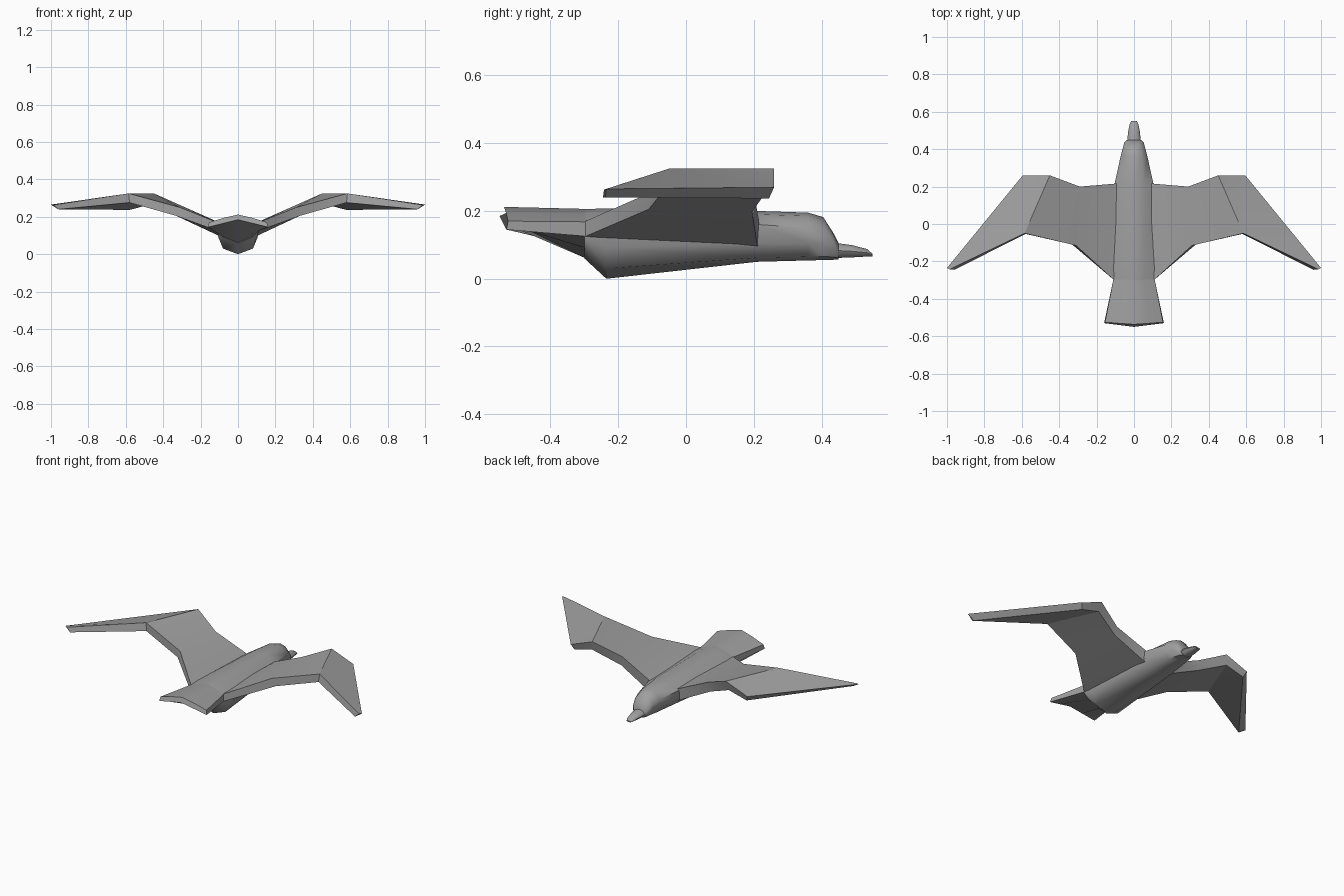
import bpy, bmesh, math

if "Cube" in bpy.data.objects:
    bpy.data.objects.remove(bpy.data.objects["Cube"])

grey = bpy.data.materials.new("feather grey")
grey.diffuse_color = (0.35, 0.35, 0.35, 1)
grey.use_nodes = True
grey.node_tree.nodes["Principled BSDF"].inputs["Base Color"].default_value = grey.diffuse_color


def loft(name, rings, mirror=False, angle=35):
    """Skin closed rings of points in order and cap both ends."""
    bm = bmesh.new()
    loops = [[bm.verts.new(p) for p in ring] for ring in rings]
    n = len(loops[0])
    for a, b in zip(loops, loops[1:]):
        for i in range(n):
            j = (i + 1) % n
            bm.faces.new((a[i], a[j], b[j], b[i]))
    bm.faces.new(loops[0])
    bm.faces.new(loops[-1])
    bmesh.ops.remove_doubles(bm, verts=bm.verts, dist=0.0005)
    bmesh.ops.recalc_face_normals(bm, faces=bm.faces)
    mesh = bpy.data.meshes.new(name)
    bm.to_mesh(mesh)
    bm.free()
    mesh.materials.append(grey)
    obj = bpy.data.objects.new(name, mesh)
    bpy.context.collection.objects.link(obj)
    bpy.ops.object.select_all(action='DESELECT')
    bpy.context.view_layer.objects.active = obj
    obj.select_set(True)
    bpy.ops.object.shade_smooth_by_angle(angle=math.radians(angle))
    if mirror:
        obj.modifiers.new("mirror", 'MIRROR')
    return obj


def section(y, half):
    """Symmetric ring from (x, z) points running top centre to bottom centre."""
    right = [(x, y, z) for x, z in half]
    left = [(-x, y, z) for x, z in half[-2:0:-1]]
    return right + left


# Body, deep at the rear and rounded at the head
tail_root = [(0, .206), (.055, .19), (.11, .168), (.11, .125), (.075, .09), (0, .06)]
loft("body", [
    section(-.30, tail_root),
    section(-.235, [(0, .207), (.055, .195), (.11, .17), (.105, .09), (.08, .03), (0, 0)]),
    section(.21, [(0, .2), (.055, .19), (.105, .16), (.105, .105), (.065, .062), (0, .05)]),
    section(.36, [(0, .195), (.042, .185), (.072, .15), (.072, .105), (.05, .065), (0, .054)]),
    section(.405, [(0, .182), (.036, .172), (.06, .14), (.06, .1), (.042, .066), (0, .055)]),
    section(.435, [(0, .135), (.032, .13), (.052, .112), (.052, .088), (.036, .064), (0, .056)]),
    section(.45, [(0, .106), (.022, .103), (.038, .093), (.038, .078), (.026, .062), (0, .057)]),
], angle=45)

# Beak, tapering to a blunt rounded tip
beak = []
for y, w, top, low in ((.44, .036, .107, .06), (.49, .032, .1, .062),
                       (.535, .023, .088, .065), (.55, .015, .074, .066)):
    mid, h = (top + low) / 2, (top - low) / 2
    beak.append([(w * math.cos(a), y, mid + h * math.sin(a))
                 for a in (k * math.pi / 5 for k in range(10))])
loft("beak", beak, angle=45)

# Fanned tail with a raised centre ridge
tail_end = [(0, -.537, .212), (.078, -.531, .194), (.155, -.525, .17),
            (.16, -.53, .145), (.08, -.54, .165), (0, -.55, .185)]
tail_end += [(-x, y, z) for x, y, z in tail_end[-2:0:-1]]
loft("tail", [section(-.295, tail_root), tail_end])

# Wing ribs: leading top, leading bottom, trailing bottom, trailing top
ribs = [
    [(.07, .217, .155), (.07, .217, .085), (.07, -.30, .11), (.07, -.30, .165)],
    [(.11, .215, .174), (.11, .21, .102), (.11, -.297, .125), (.11, -.297, .17)],
    [(.29, .2, .254), (.3, .195, .197), (.33, -.11, .205), (.31, -.115, .25)],
    [(.45, .26, .325), (.46, .245, .268), (.58, -.053, .276), (.585, -.05, .325)],
    [(.595, .26, .27), (.58, .245, .237), (.58, -.053, .276), (.585, -.05, .325)],
    [(1, -.235, .265), (.955, -.238, .24), (.96, -.245, .24), (.985, -.242, .263)],
]
loft("wings", ribs, mirror=True, angle=30)
